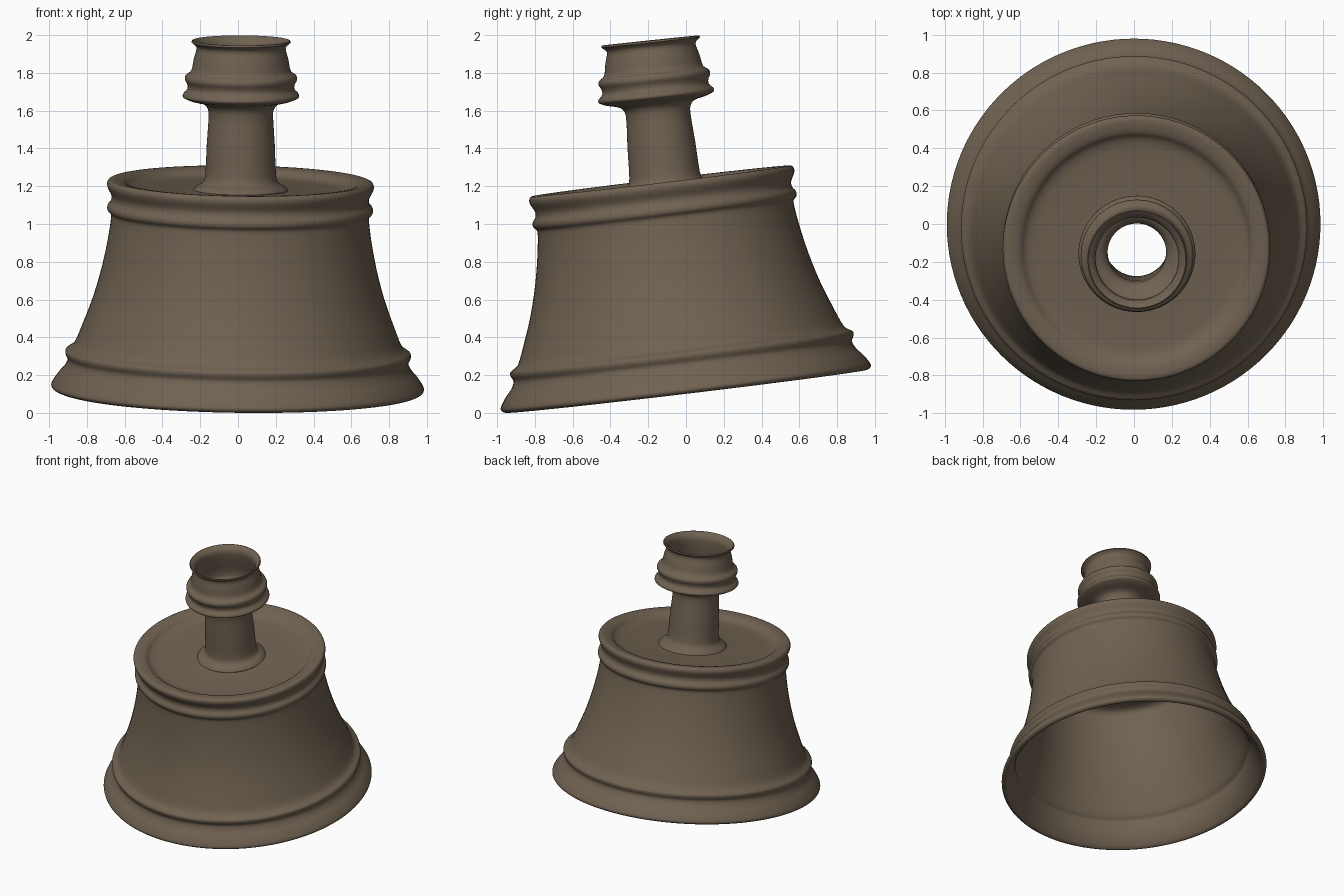
import bpy, bmesh, math
from mathutils import Matrix, Vector

bronze = bpy.data.materials.new("dull_bronze")
bronze.diffuse_color = (0.16, 0.122, 0.083, 1)


def smooth_profile(points, steps=3):
    """Closed Catmull-Rom loop through (radius, height) points."""
    out, n = [], len(points)
    for i in range(n):
        a, b, c, d = (Vector(points[(i + k) % n]) for k in (-1, 0, 1, 2))
        # limit tangents so tight mouldings do not overshoot
        m = (c - b).length
        t0, t1 = (c - a) / 2, (d - b) / 2
        t0 *= min(1, m / max(t0.length, 1e-6))
        t1 *= min(1, m / max(t1.length, 1e-6))
        for s in range(steps):
            u = s / steps
            out.append(b * (2*u**3 - 3*u*u + 1) + t0 * (u**3 - 2*u*u + u)
                       + c * (3*u*u - 2*u**3) + t1 * (u**3 - u*u))
    return out


def lathe(name, points, origin, tilt_x, tilt_y, sides=112):
    """Turn a closed wall section around a leaning axis."""
    prof = smooth_profile(points)
    bm = bmesh.new()
    rings = []
    for j in range(sides):
        a = 2 * math.pi * j / sides
        rings.append([bm.verts.new((p.x * math.cos(a), p.x * math.sin(a), p.y))
                      for p in prof])
    n = len(prof)
    for j in range(sides):
        r0, r1 = rings[j], rings[(j + 1) % sides]
        for i in range(n):
            k = (i + 1) % n
            bm.faces.new((r0[i], r1[i], r1[k], r0[k]))
    bmesh.ops.recalc_face_normals(bm, faces=bm.faces)
    bm.transform(Matrix.Translation(origin)
                 @ Matrix.Rotation(math.radians(tilt_x), 4, 'X')
                 @ Matrix.Rotation(math.radians(tilt_y), 4, 'Y'))
    me = bpy.data.meshes.new(name)
    bm.to_mesh(me)
    bm.free()
    me.materials.append(bronze)
    ob = bpy.data.objects.new(name, me)
    bpy.context.collection.objects.link(ob)
    bpy.ops.object.select_all(action='DESELECT')
    ob.select_set(True)
    bpy.context.view_layer.objects.active = ob
    bpy.ops.object.shade_smooth_by_angle(angle=math.radians(40))
    return ob


# Hollow flared base with foot, mouldings and dished top
lathe("bell_base", [
    # foot and lower moulding
    (0.955, -0.012), (0.982, -0.004), (0.986, 0.015), (0.955, 0.065),
    (0.920, 0.105), (0.902, 0.145), (0.914, 0.175), (0.912, 0.198), (0.870, 0.228),
    # flared wall
    (0.825, 0.335), (0.772, 0.480), (0.728, 0.640), (0.698, 0.790), (0.683, 0.900),
    # upper mouldings
    (0.685, 0.925), (0.702, 0.945), (0.702, 0.970), (0.684, 0.995), (0.683, 1.025),
    (0.703, 1.065), (0.706, 1.090), (0.690, 1.108),
    # dished top
    (0.620, 1.098), (0.585, 1.070), (0.530, 1.058), (0.300, 1.055), (0.180, 1.058),
    # hollow inside
    (0.180, 1.020), (0.560, 1.015), (0.635, 0.990), (0.645, 0.880), (0.690, 0.640),
    (0.735, 0.480), (0.790, 0.335), (0.845, 0.210), (0.872, 0.180), (0.872, 0.145),
    (0.900, 0.060),
], (-0.002, 0.0, 0.128), 6.8, 0.8)

# Hollow stem, flared at its foot, carrying the candle socket
lathe("stem_and_socket", [
    # flared stem foot and stem
    (0.250, -0.072), (0.235, -0.045), (0.200, -0.022), (0.187, 0.020),
    (0.180, 0.180), (0.171, 0.350),
    # lower collar
    (0.195, 0.393), (0.265, 0.412), (0.306, 0.430), (0.306, 0.448), (0.284, 0.472),
    # upper collar
    (0.284, 0.498), (0.297, 0.525), (0.292, 0.548), (0.264, 0.570),
    # socket wall and lip
    (0.250, 0.635), (0.236, 0.695), (0.262, 0.722), (0.256, 0.733),
    # inside of socket
    (0.220, 0.695), (0.228, 0.600), (0.242, 0.520), (0.235, 0.455), (0.180, 0.425),
    # bore
    (0.155, 0.380), (0.160, 0.180), (0.168, 0.000), (0.180, -0.090),
], (0.014, -0.112, 1.243), 6.0, 0.2)
